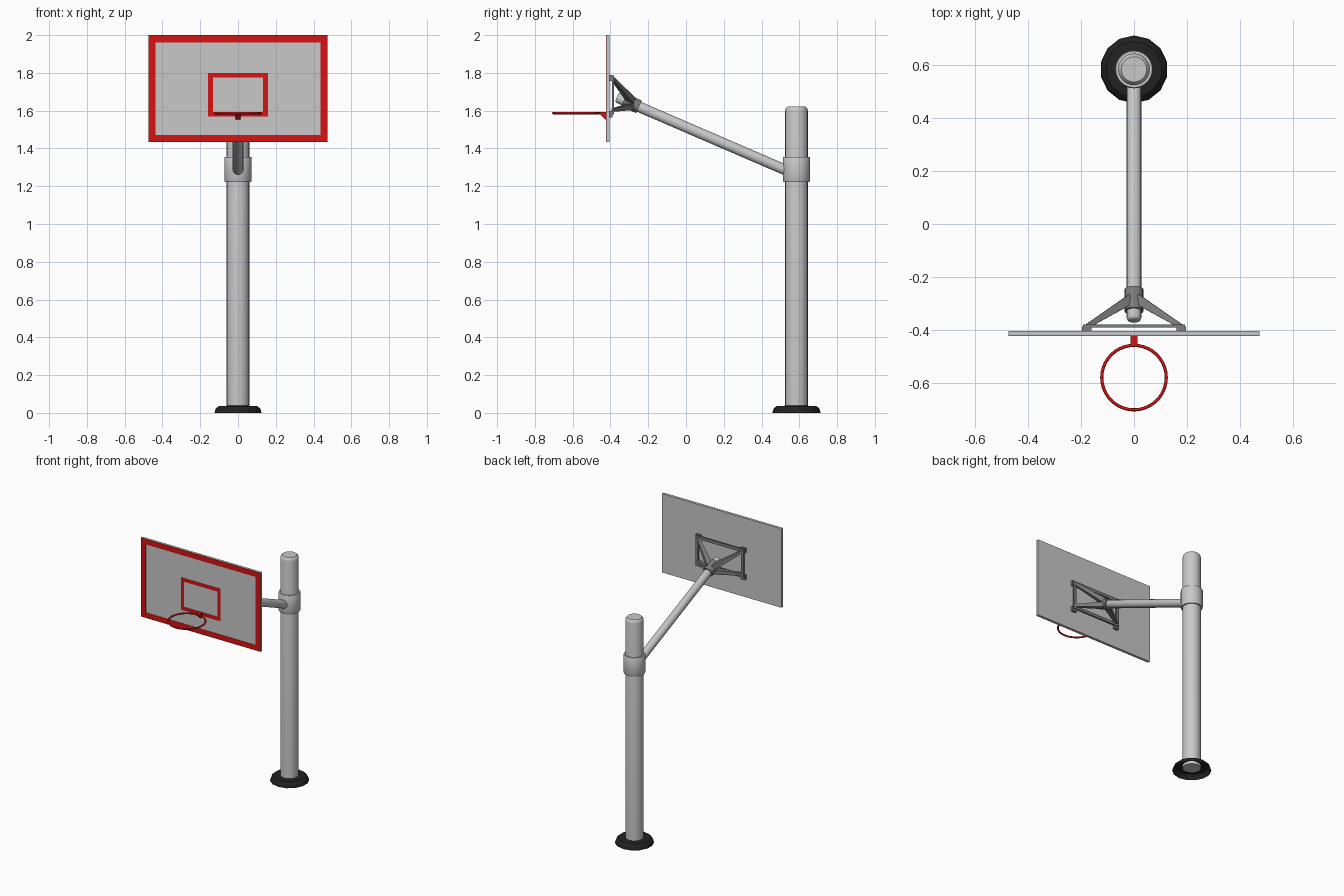
import bpy, bmesh, math
from mathutils import Vector, Matrix

if "Cube" in bpy.data.objects:
    bpy.data.objects.remove(bpy.data.objects["Cube"])


def material(name, rgb):
    m = bpy.data.materials.new(name)
    m.diffuse_color = (*rgb, 1)
    m.use_nodes = True
    m.node_tree.nodes["Principled BSDF"].inputs["Base Color"].default_value = m.diffuse_color
    return m


STEEL = material("light grey steel", (0.58, 0.58, 0.58))
DARK = material("dark grey bracket", (0.2, 0.2, 0.2))
RED = material("red paint", (0.68, 0.006, 0.006))
BLACK = material("black rubber", (0.016, 0.016, 0.016))


def finish(name, bm, mat, smooth=None):
    bmesh.ops.recalc_face_normals(bm, faces=bm.faces[:])
    me = bpy.data.meshes.new(name)
    bm.to_mesh(me)
    bm.free()
    me.materials.append(mat)
    ob = bpy.data.objects.new(name, me)
    bpy.context.collection.objects.link(ob)
    if smooth:
        bpy.ops.object.select_all(action='DESELECT')
        ob.select_set(True)
        bpy.context.view_layer.objects.active = ob
        bpy.ops.object.shade_smooth_by_angle(angle=math.radians(smooth))
    return ob


def add_box(bm, x0, x1, y0, y1, z0, z1):
    size = Matrix.Diagonal((x1 - x0, y1 - y0, z1 - z0, 1))
    mid = Matrix.Translation(((x0 + x1) / 2, (y0 + y1) / 2, (z0 + z1) / 2))
    bmesh.ops.create_cube(bm, size=1, matrix=mid @ size)


def add_lathe(bm, profile, n, mat=Matrix(), caps=True, turn=0.0):
    """Revolve (radius, height) points round the local z axis."""
    rings = [[bm.verts.new(mat @ Vector((r * math.cos(turn + math.tau * i / n),
                                         r * math.sin(turn + math.tau * i / n), h)))
              for i in range(n)] for r, h in profile]
    for a, b in zip(rings, rings[1:]):
        for i in range(n):
            j = (i + 1) % n
            bm.faces.new((a[i], a[j], b[j], b[i]))
    if caps:
        bm.faces.new(rings[0][::-1])
        bm.faces.new(rings[-1])


def along(a, b):
    """Frame at a with z pointing to b, and the distance."""
    d = Vector(b) - Vector(a)
    return Matrix.Translation(a) @ d.to_track_quat('Z', 'Y').to_matrix().to_4x4(), d.length


def lathe(name, profile, n, mat, frame=Matrix(), caps=True, turn=0.0, smooth=40):
    bm = bmesh.new()
    add_lathe(bm, profile, n, frame, caps, turn)
    return finish(name, bm, mat, smooth)


def add_border(bm, w, z0, z1, t, y0, y1):
    """Rectangular frame in the xz plane with band width t."""
    add_box(bm, -w, w, y0, y1, z0, z0 + t)
    add_box(bm, -w, w, y0, y1, z1 - t, z1)
    for s in (-1, 1):
        x = s * (w - t / 2)
        add_box(bm, x - t / 2, x + t / 2, y0, y1, z0 + t, z1 - t)


# Pole, collar and base skirt
POST = Matrix.Translation((0, 0.585, 0))
lathe("pole", [(0.06, 0.018), (0.06, 1.598), (0.057, 1.611), (0.048, 1.621)], 24, STEEL, POST)
lathe("collar", [(0.06, 1.222), (0.069, 1.222), (0.072, 1.228), (0.072, 1.35),
                 (0.069, 1.356), (0.06, 1.356)], 24, STEEL, POST)
lathe("base_skirt", [(0.128, 0), (0.121, 0.022), (0.106, 0.036), (0.058, 0.038)],
      14, BLACK, POST, caps=False, turn=math.pi / 2, smooth=20)

# Sloping arm with a rounded tip
foot, tip = Vector((0, 0.54, 1.28)), Vector((0, -0.366, 1.671))
frame, length = along(foot, tip)
lathe("arm", [(0.028, 0), (0.028, length - 0.012), (0.025, length - 0.004),
              (0.018, length)], 16, STEEL, frame)

# Sleeve on the arm
axis = (tip - foot).normalized()
frame, length = along(tip - axis * 0.128, tip - axis * 0.04)
lathe("bracket_sleeve", [(0.028, 0), (0.036, 0), (0.036, length), (0.028, length)], 16, DARK, frame)

# Four tapered struts from the sleeve to the frame corners
bm = bmesh.new()
for sx in (-1, 1):
    for z_end, dz in ((1.768, 0.014), (1.603, -0.014)):
        start = tip - axis * 0.088 + Vector((sx * 0.014, 0, dz))
        frame, length = along(start, (sx * 0.178, -0.387, z_end))
        add_lathe(bm, [(0.026, 0), (0.012, length)], 4, frame, turn=math.pi / 4)
finish("bracket_struts", bm, DARK)

# Mounting frame with corner pads
bm = bmesh.new()
add_border(bm, 0.192, 1.58, 1.785, 0.022, -0.391, -0.381)
for sx in (-1, 1):
    for z in (1.773, 1.58):
        add_box(bm, sx * 0.178 - 0.018, sx * 0.178 + 0.018, -0.406, -0.388, z - 0.017, z + 0.017)
finish("mounting_frame", bm, DARK)

# Backboard and its painted bands
bm = bmesh.new()
add_box(bm, -0.475, 0.475, -0.422, -0.405, 1.434, 2.0)
finish("backboard", bm, STEEL)
bm = bmesh.new()
add_border(bm, 0.475, 1.434, 2.0, 0.038, -0.424, -0.4215)
finish("outer_border", bm, RED)
bm = bmesh.new()
add_border(bm, 0.158, 1.568, 1.8, 0.025, -0.424, -0.4215)
finish("target_square", bm, RED)

# Hoop ring
circle = [(0.122 + 0.006 * math.cos(math.tau * k / 8), 1.587 + 0.006 * math.sin(math.tau * k / 8))
          for k in range(9)]
bm = bmesh.new()
add_lathe(bm, circle, 40, Matrix.Translation((0, -0.581, 0)), caps=False)
bmesh.ops.remove_doubles(bm, verts=bm.verts[:], dist=1e-5)
finish("hoop_ring", bm, RED, 60)

# Wedge holding the hoop
bm = bmesh.new()
side = [(-0.42, 1.593), (-0.458, 1.593), (-0.458, 1.583), (-0.426, 1.553), (-0.42, 1.553)]
face = bm.faces.new([bm.verts.new((-0.013, y, z)) for y, z in side])
ext = bmesh.ops.extrude_face_region(bm, geom=[face])
bmesh.ops.translate(bm, vec=(0.026, 0, 0),
                    verts=[g for g in ext["geom"] if isinstance(g, bmesh.types.BMVert)])
finish("hoop_wedge", bm, RED)
